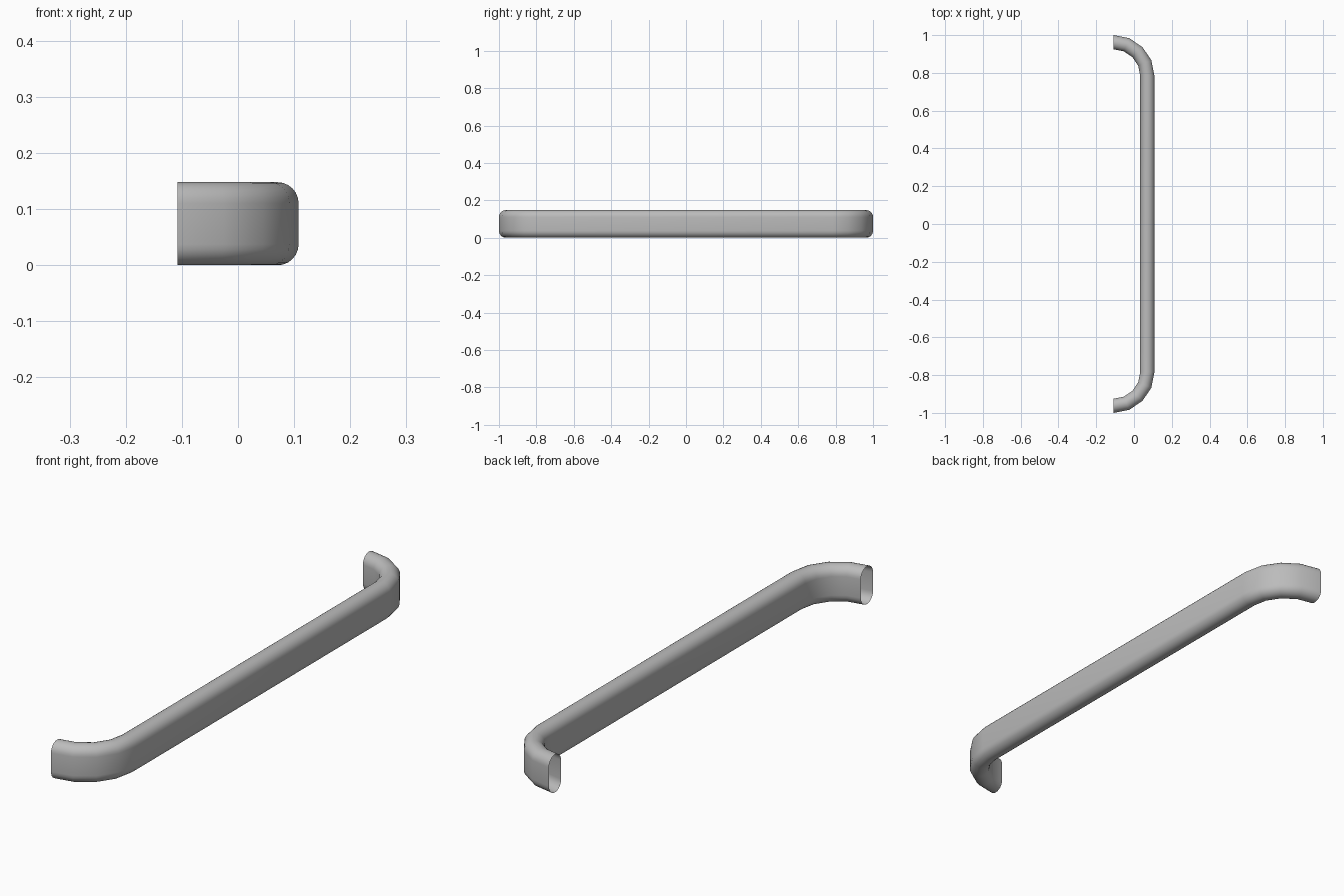
import bpy, bmesh
from math import sin, cos, pi

cube = bpy.data.objects.get("Cube")
if cube:
    bpy.data.objects.remove(cube, do_unlink=True)

WIDTH, HEIGHT = 0.075, 0.148       # tube section
X_END, Y_BEND = -0.108, 0.784      # centre of each end bend
BEND = 0.216 - WIDTH / 2           # centre-line bend radius
BEND_STEPS, CORNER_STEPS = 4, 6

# Plain metal colour
metal = bpy.data.materials.new("grey metal")
metal.use_nodes = True
metal.diffuse_color = (0.5, 0.5, 0.5, 1)
metal.node_tree.nodes["Principled BSDF"].inputs["Base Color"].default_value = (0.5, 0.5, 0.5, 1)


def section():
    """Upright rounded section as (outward offset, height) pairs."""
    r = WIDTH / 2
    points = []
    for corner, (sx, z) in enumerate([(1, HEIGHT - r), (-1, HEIGHT - r), (-1, r), (1, r)]):
        for i in range(CORNER_STEPS + 1):
            if i == 0 and corner in (1, 3):
                continue               # shared top and bottom points
            a = (corner + i / CORNER_STEPS) * pi / 2
            points.append((r * cos(a), z + r * sin(a)))
    return points


# Stations along the bar: bend centre y and outward angle
angles = [i / BEND_STEPS * pi / 2 for i in range(BEND_STEPS + 1)]
stations = [(-Y_BEND, a - pi / 2) for a in angles] + [(Y_BEND, a) for a in angles]

# Hollow handle with open ends
bm = bmesh.new()
rings = []
for y, a in stations:
    rings.append([bm.verts.new((X_END + (BEND + d) * cos(a), y + (BEND + d) * sin(a), z))
                  for d, z in section()])
for first, second in zip(rings, rings[1:]):
    n = len(first)
    for i in range(n):
        j = (i + 1) % n
        bm.faces.new((first[i], second[i], second[j], first[j]))
bmesh.ops.recalc_face_normals(bm, faces=bm.faces[:])

mesh = bpy.data.meshes.new("pull_handle")
bm.to_mesh(mesh)
bm.free()
mesh.materials.append(metal)
handle = bpy.data.objects.new("pull_handle", mesh)
bpy.context.collection.objects.link(handle)

bpy.ops.object.select_all(action='DESELECT')
handle.select_set(True)
bpy.context.view_layer.objects.active = handle
bpy.ops.object.shade_smooth_by_angle()
